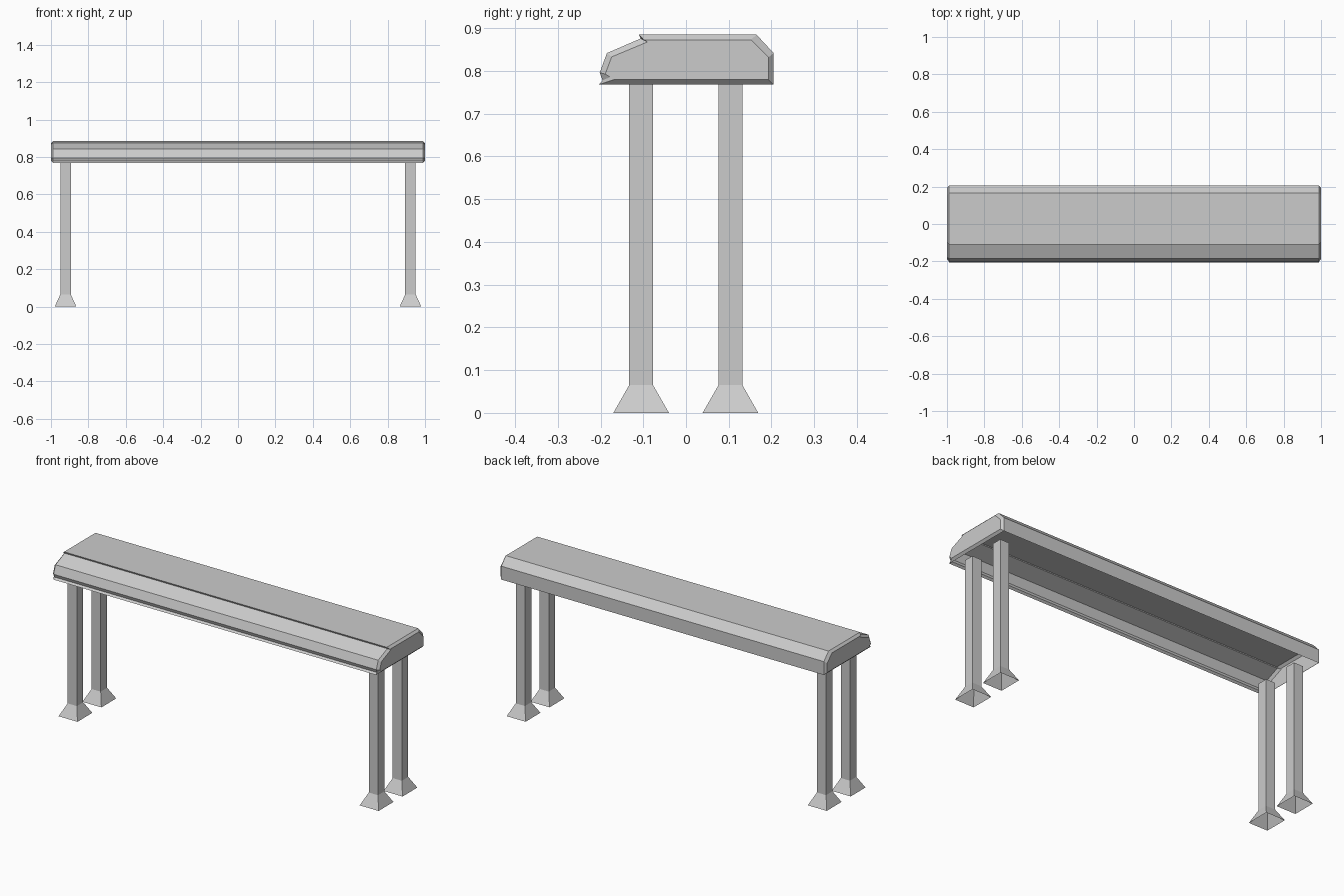
import bpy
import bmesh

if "Cube" in bpy.data.objects:
    bpy.data.objects.remove(bpy.data.objects["Cube"], do_unlink=True)

# One plain grey for everything
grey = bpy.data.materials.new("light_grey")
grey.use_nodes = True
colour = (0.6, 0.6, 0.6, 1.0)
grey.diffuse_color = colour
grey.node_tree.nodes["Principled BSDF"].inputs["Base Color"].default_value = colour


def make_object(name, bm):
    bmesh.ops.recalc_face_normals(bm, faces=bm.faces)
    mesh = bpy.data.meshes.new(name)
    bm.to_mesh(mesh)
    bm.free()
    mesh.materials.append(grey)
    obj = bpy.data.objects.new(name, mesh)
    bpy.context.collection.objects.link(obj)
    return obj


def bridge(bm, ring_a, ring_b, closed=True):
    count = len(ring_a)
    for i in range(count if closed else count - 1):
        j = (i + 1) % count
        bm.faces.new((ring_a[i], ring_a[j], ring_b[j], ring_b[i]))


# Seat: hollow shell, open below, with a bevelled cap at each end.
# Both sections run from the bottom back edge over the top to the bottom front.
OUTER = [(.205, .768), (.205, .842), (.165, .885), (-.11, .885), (-.106, .876),
         (-.185, .842), (-.202, .796), (-.195, .778), (-.205, .768)]
INNER = [(.193, .78), (.193, .832), (.152, .873), (-.099, .873), (-.09, .868),
         (-.174, .833), (-.189, .793), (-.178, .786), (-.168, .78)]
bm = bmesh.new()
rings = [[bm.verts.new((x, y, z)) for y, z in section]
         for x, section in ((-1, INNER), (-.988, OUTER), (.988, OUTER), (1, INNER))]
bridge(bm, rings[0], rings[1])
bridge(bm, rings[1], rings[2], closed=False)
bridge(bm, rings[2], rings[3])
bm.faces.new(rings[0])
bm.faces.new(rings[3])
make_object("seat", bm)


# Legs: square posts that flare into a foot, open at the bottom
def leg(name, x, y):
    bm = bmesh.new()
    corners = ((-1, -1), (1, -1), (1, 1), (-1, 1))
    rings = [[bm.verts.new((x + sx * hx, y + sy * hy, z)) for sx, sy in corners]
             for z, hx, hy in ((0, .058, .065), (.065, .028, .028), (.768, .028, .028))]
    bridge(bm, rings[0], rings[1])
    bridge(bm, rings[1], rings[2])
    bm.faces.new(rings[2])
    make_object(name, bm)


for side, x in (("left", .922), ("right", -.922)):
    for end, y in (("front", -.105), ("back", .104)):
        leg(f"{end}_{side}_leg", x, y)
